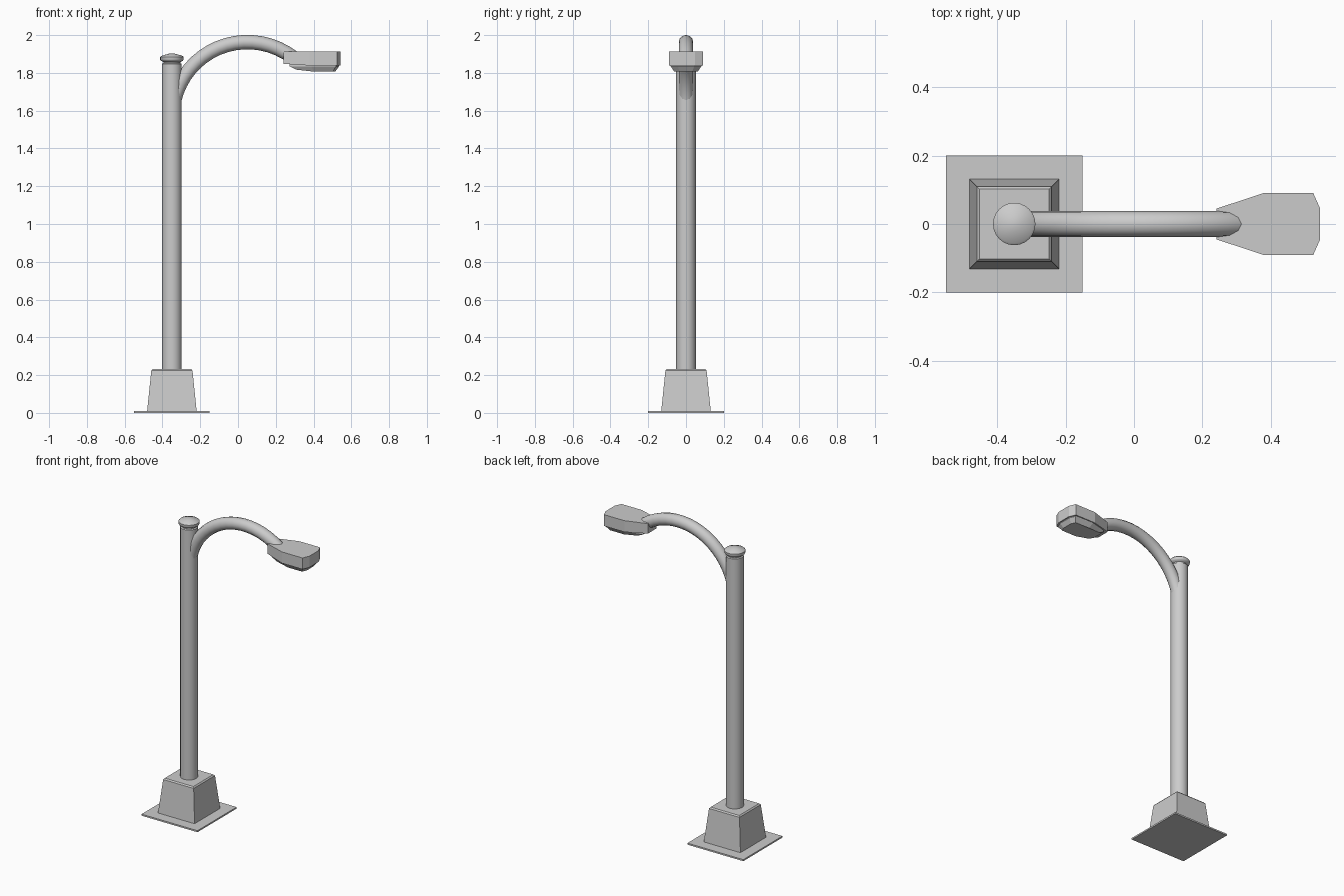
import bpy, bmesh, math

if "Cube" in bpy.data.objects:
    bpy.data.objects.remove(bpy.data.objects["Cube"])

POLE_X = -0.35


def loft(name, rings, smooth=None):
    """Skin a list of equal-length closed rings and cap both ends."""
    bm = bmesh.new()
    loops = [[bm.verts.new(p) for p in ring] for ring in rings]
    n = len(loops[0])
    for a, b in zip(loops, loops[1:]):
        for i in range(n):
            j = (i + 1) % n
            bm.faces.new((a[i], a[j], b[j], b[i]))
    bm.faces.new(loops[0][::-1])
    bm.faces.new(loops[-1])
    bmesh.ops.recalc_face_normals(bm, faces=bm.faces)
    mesh = bpy.data.meshes.new(name)
    bm.to_mesh(mesh)
    bm.free()
    ob = bpy.data.objects.new(name, mesh)
    bpy.context.collection.objects.link(ob)
    if smooth:
        bpy.ops.object.select_all(action='DESELECT')
        ob.select_set(True)
        bpy.context.view_layer.objects.active = ob
        bpy.ops.object.shade_smooth_by_angle(angle=math.radians(smooth))
    return ob


def square(h, z):
    return [(POLE_X + sx * h, sy * h, z)
            for sx, sy in ((-1, -1), (1, -1), (1, 1), (-1, 1))]


def circle(r, z, n=24):
    return [(POLE_X + r * math.cos(2 * math.pi * i / n),
             r * math.sin(2 * math.pi * i / n), z) for i in range(n)]


def mirrored(half):
    """Complete a half outline of (x, y, z) points across y = 0."""
    return half + [(x, -y, z) for x, y, z in reversed(half)]


# Ground plate and tapered pedestal
loft("base_plate", [square(0.2, 0), square(0.2, 0.01)])
loft("pedestal", [square(0.131, 0.01), square(0.109, 0.224), square(0.102, 0.232)])

# Round pole and its turned cap
loft("pole", [circle(0.052, 0.225), circle(0.052, 1.846)], 35)
cap_profile = [(0.052, 1.842), (0.052, 1.848), (0.045, 1.852), (0.045, 1.858),
               (0.059, 1.865), (0.062, 1.87), (0.062, 1.884), (0.056, 1.89),
               (0.022, 1.9), (0.01, 1.903)]
loft("pole_cap", [circle(r, z) for r, z in cap_profile], 35)

# Curved arm: round section swept along an arc
cx, cz, arc_r, tube_r = 0.05, 1.565, 0.398, 0.038
arm = []
for s in range(21):
    a = math.radians(180 - (180 - 46) * s / 20)
    ring = []
    for k in range(12):
        t = 2 * math.pi * k / 12
        d = arc_r + tube_r * math.cos(t)
        ring.append((cx + d * math.cos(a), tube_r * math.sin(t), cz + d * math.sin(a)))
    arm.append(ring)
loft("curved_arm", arm, 35)

# Lamp head: wedge-shaped housing with a stepped, tapering lens beneath
plan = [(0.241, 0.045), (0.378, 0.09), (0.524, 0.09), (0.543, 0.047)]
under = [1.848, 1.839, 1.839, 1.839]
loft("lamp_housing", [
    mirrored([(x, y, z) for (x, y), z in zip(plan, under)]),
    mirrored([(x, y, 1.912) for x, y in plan])])
loft("lamp_lens", [
    mirrored([(0.31, 0.048, 1.817), (0.40, 0.062, 1.807),
              (0.502, 0.062, 1.807), (0.515, 0.034, 1.807)]),
    mirrored([(0.272, 0.045, 1.835), (0.388, 0.081, 1.835),
              (0.518, 0.081, 1.835), (0.535, 0.043, 1.835)]),
    mirrored([(0.272, 0.045, 1.85), (0.388, 0.081, 1.85),
              (0.518, 0.081, 1.85), (0.535, 0.043, 1.85)])])
